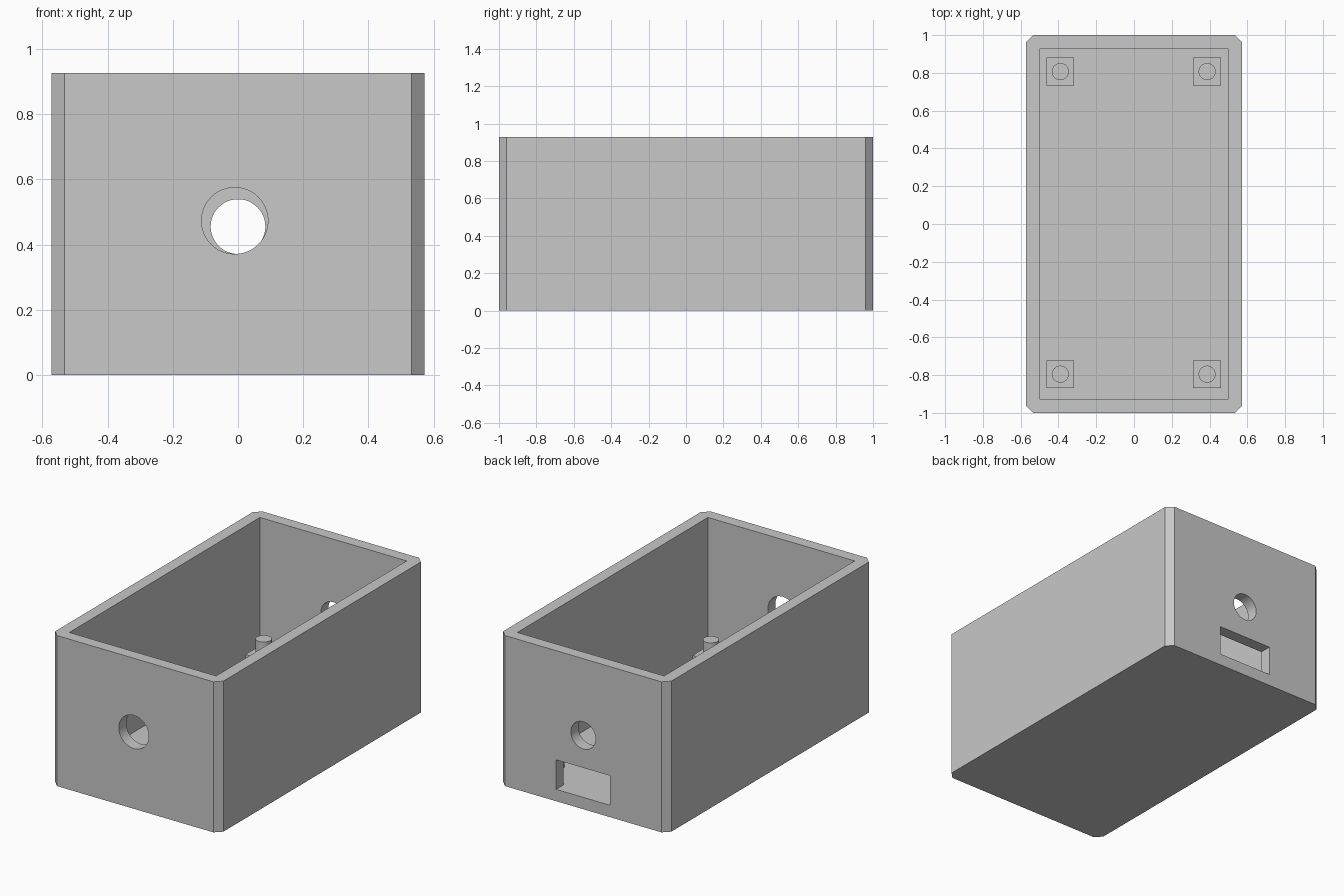
import bpy
import bmesh
from math import pi, radians
from mathutils import Matrix

old = bpy.data.objects.get("Cube")
if old:
    bpy.data.objects.remove(old, do_unlink=True)

# One plain grey for the whole case
grey = bpy.data.materials.new("light grey")
grey.use_nodes = True
COLOUR = (0.58, 0.58, 0.58, 1)
grey.diffuse_color = COLOUR
grey.node_tree.nodes["Principled BSDF"].inputs["Base Color"].default_value = COLOUR

W, L, H = 0.573, 1.0, 0.927   # half width, half length, height
WALL = 0.073
CHAMFER = 0.04


def finish(name, bm):
    mesh = bpy.data.meshes.new(name)
    bm.to_mesh(mesh)
    bm.free()
    mesh.materials.append(grey)
    obj = bpy.data.objects.new(name, mesh)
    bpy.context.collection.objects.link(obj)
    return obj


def box(name, x, y, z, chamfer=0):
    """Box from (min, max) ranges, with optional chamfered upright edges."""
    bm = bmesh.new()
    size = [r[1] - r[0] for r in (x, y, z)]
    mid = [sum(r) / 2 for r in (x, y, z)]
    bmesh.ops.create_cube(bm, size=1, matrix=Matrix.Translation(mid) @ Matrix.Diagonal((*size, 1)))
    if chamfer:
        upright = [e for e in bm.edges
                   if abs(e.verts[0].co.z - e.verts[1].co.z) > size[2] / 2]
        bmesh.ops.bevel(bm, geom=upright, offset=chamfer, segments=1, affect='EDGES')
    return finish(name, bm)


def cylinder(name, centre, radius, depth, along_y=False):
    bm = bmesh.new()
    turn = Matrix.Rotation(pi / 2 if along_y else 0, 4, 'X')
    bmesh.ops.create_cone(bm, cap_ends=True, segments=48, radius1=radius, radius2=radius,
                          depth=depth, matrix=Matrix.Translation(centre) @ turn)
    return finish(name, bm)


def smooth(obj):
    bpy.ops.object.select_all(action='DESELECT')
    obj.select_set(True)
    bpy.context.view_layer.objects.active = obj
    bpy.ops.object.shade_smooth_by_angle(angle=radians(30))


# Open case with chamfered corners, hollowed and pierced
case = box("case", (-W, W), (-L, L), (0, H), CHAMFER)
inner_x, inner_y = W - WALL, L - WALL
cutters = [
    box("cavity_cutter", (-inner_x, inner_x), (-inner_y, inner_y), (WALL, H + 0.2)),
    cylinder("front_hole_cutter", (-0.01, -L, 0.473), 0.102, 0.3, True),
    cylinder("back_hole_cutter", (0, L, 0.455), 0.084, 0.3, True),
    box("back_slot_cutter", (-0.184, 0.184), (L - 0.15, L + 0.15), (WALL, 0.255)),
]
bpy.context.view_layer.objects.active = case
for cutter in cutters:
    cutter.hide_render = True
    cut = case.modifiers.new(cutter.name, 'BOOLEAN')
    cut.operation = 'DIFFERENCE'
    cut.solver = 'EXACT'
    cut.object = cutter
    bpy.ops.object.modifier_apply(modifier=cut.name)
    bpy.data.objects.remove(cutter, do_unlink=True)
smooth(case)

# Four corner standoffs: square block with a round locating peg
for side, cx in (("right", -0.39), ("left", 0.387)):
    for end, cy in (("front", -0.795), ("back", 0.807)):
        half = 0.0735
        box(f"{end}_{side}_standoff", (cx - half, cx + half), (cy - half, cy + half),
            (WALL - 0.01, 0.167))
        smooth(cylinder(f"{end}_{side}_peg", (cx, cy, 0.206), 0.045, 0.1))
